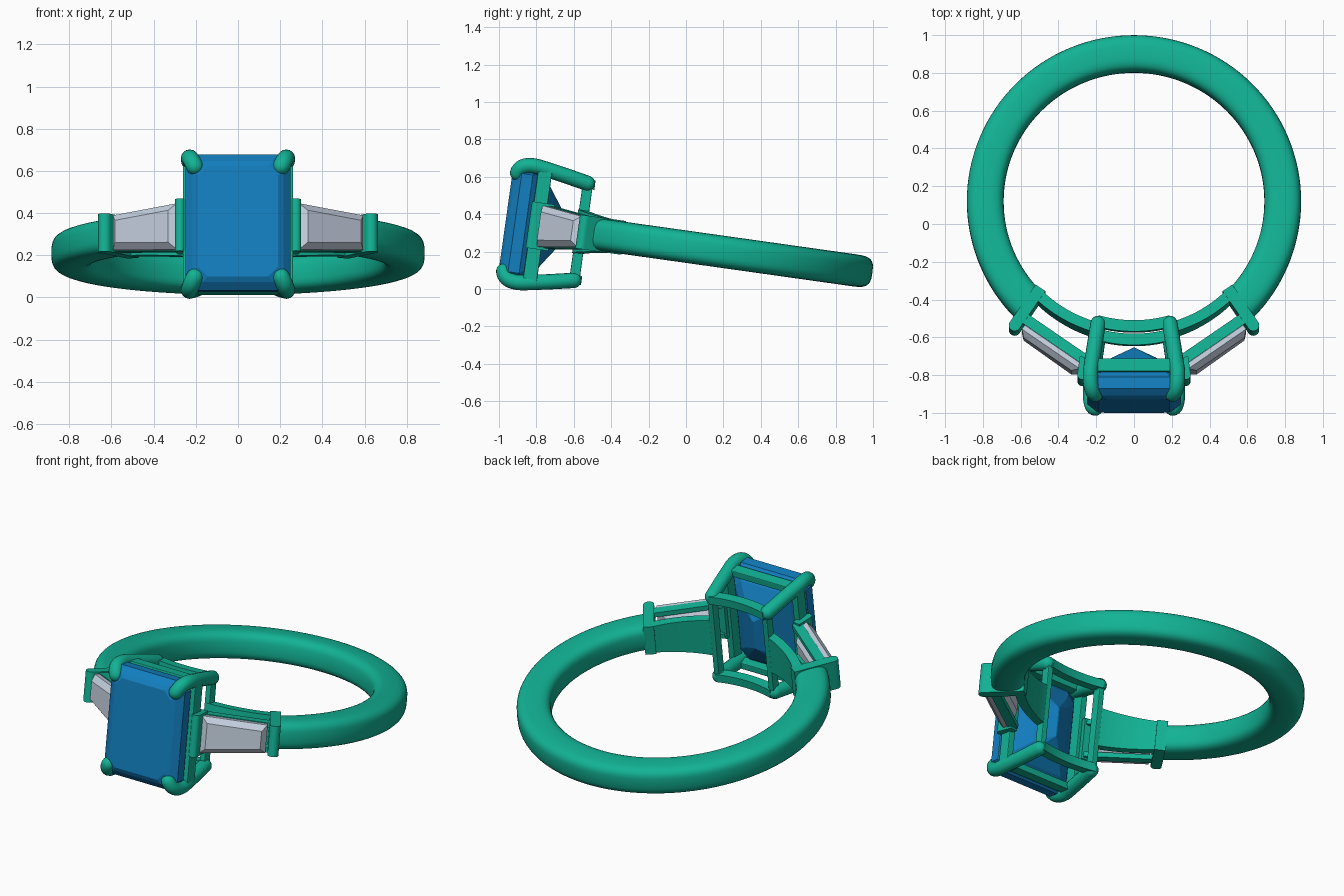
import bpy, bmesh
from math import radians, sin, cos, pi
from mathutils import Matrix, Vector
from mathutils.geometry import interpolate_bezier

if "Cube" in bpy.data.objects:
    bpy.data.objects.remove(bpy.data.objects["Cube"])

# Whole ring is modelled flat around its own centre, then tilted
TILT = Matrix.Translation((0, 0.12, 0.21)) @ Matrix.Rotation(radians(-8), 4, 'X')


def material(name, rgb):
    m = bpy.data.materials.new(name)
    m.diffuse_color = (*rgb, 1)
    m.use_nodes = True
    m.node_tree.nodes["Principled BSDF"].inputs["Base Color"].default_value = m.diffuse_color
    return m


METAL = material("green_metal", (0.006, 0.45, 0.30))
BLUE = material("blue_stone", (0.006, 0.21, 0.52))
PALE = material("pale_stone", (0.56, 0.63, 0.74))


def loft(name, rings, mat=METAL, mirror="", smooth=None, bevel=0):
    """Skin a list of equal-length point rings and cap both ends."""
    bm = bmesh.new()
    vs = [[bm.verts.new(p) for p in ring] for ring in rings]
    n = len(vs[0])
    for a, b in zip(vs, vs[1:]):
        for i in range(n):
            bm.faces.new((a[i], a[(i + 1) % n], b[(i + 1) % n], b[i]))
    bm.faces.new(vs[0][::-1])
    bm.faces.new(vs[-1])
    bmesh.ops.recalc_face_normals(bm, faces=bm.faces)
    me = bpy.data.meshes.new(name)
    bm.to_mesh(me)
    bm.free()
    me.materials.append(mat)
    ob = bpy.data.objects.new(name, me)
    bpy.context.collection.objects.link(ob)
    ob.matrix_world = TILT
    if bevel:
        mod = ob.modifiers.new("Bevel", 'BEVEL')
        mod.width, mod.segments = bevel, 2
    if mirror:
        mod = ob.modifiers.new("Mirror", 'MIRROR')
        mod.use_axis = ["x" in mirror, False, "z" in mirror]
        mod.use_mirror_merge = False
    if smooth:
        bpy.ops.object.select_all(action='DESELECT')
        ob.select_set(True)
        bpy.context.view_layer.objects.active = ob
        bpy.ops.object.shade_smooth_by_angle(angle=radians(smooth))
    return ob


def box(name, x, y, z, mirror):
    return loft(name, [[(a, b, c) for a, b in ((x[0], y[0]), (x[1], y[0]), (x[1], y[1]), (x[0], y[1]))]
                       for c in z], mirror=mirror, bevel=0.005)


def polar(r, deg, z):
    return (r * cos(radians(deg)), r * sin(radians(deg)), z)


def rect_arc(name, a0, a1, r0, r1, zfunc, mirror):
    rings = []
    for i in range(17):
        t = i / 16
        lo, hi = zfunc(t)
        a = a0 + (a1 - a0) * t
        rings.append([polar(r, a, z) for r, z in ((r0, lo), (r1, lo), (r1, hi), (r0, hi))])
    return loft(name, rings, mirror=mirror, smooth=30)


def spow(v, e):
    return abs(v) ** e * (1 if v >= 0 else -1)


# Band: rounded section swept round the back, from shoulder to shoulder
section = [(0.7875 + 0.0975 * spow(cos(t), 0.65), 0.086 * spow(sin(t), 0.6))
           for t in (2 * pi * i / 32 for i in range(32))]
loft("band", [[polar(r, -45 + 270 * i / 96, z) for r, z in section] for i in range(97)], smooth=50)

# Thin inner shoulders running from the band to the centre setting
rect_arc("inner_shoulder", -43, -75, 0.69, 0.745,
         lambda t: (-0.083 - 0.034 * t, 0.083 + 0.034 * t), "x")

# Curved rear rails and rear posts of the centre setting
rect_arc("rear_setting_rail", -106, -74, 0.675, 0.735, lambda t: (0.232, 0.282), "z")
box("rear_setting_post", (0.17, 0.205), (-0.715, -0.66), (-0.26, 0.26), "x")

# Front frame under the centre stone
box("front_frame_side", (0.222, 0.262), (-0.96, -0.885), (-0.30, 0.30), "x")
box("front_frame_rail", (-0.23, 0.23), (-0.955, -0.885), (0.285, 0.325), "z")


# Centre stone: step-cut octagon with a keel at the back
def octagon(y, hx, hz, c):
    return [(x, y, z) for x, z in ((hx - c, -hz), (hx, c - hz), (hx, hz - c), (hx - c, hz),
                                   (c - hx, hz), (-hx, hz - c), (-hx, c - hz), (c - hx, -hz))]


loft("centre_stone", [octagon(*s) for s in (
    (-1.095, 0.190, 0.265, 0.045), (-1.080, 0.215, 0.290, 0.05), (-1.045, 0.250, 0.325, 0.06),
    (-0.985, 0.250, 0.325, 0.06), (-0.910, 0.190, 0.255, 0.045), (-0.855, 0.115, 0.175, 0.03),
    (-0.795, 0.004, 0.090, 0.002))], BLUE)


# Four claws curling over the stone corners
def tube(name, path, r, mirror):
    path = [Vector(p) for p in path]
    stations = []
    for i, p in enumerate(path):
        t = (path[min(i + 1, len(path) - 1)] - path[max(i - 1, 0)]).normalized()
        stations.append((p, t, r))
    caps = [0.15, 0.5, 0.9, 1.25]
    p, t, _ = stations[0]
    head = [(p - t * r * cos(a), t, r * sin(a)) for a in caps]
    p, t, _ = stations[-1]
    tail = [(p + t * r * cos(a), t, r * sin(a)) for a in reversed(caps)]
    rings = []
    for p, t, q in head + stations + tail:
        u = (Vector((1, 0, 0)) - t * t.x).normalized()
        v = t.cross(u)
        rings.append([p + q * (cos(k * pi / 8) * u + sin(k * pi / 8) * v) for k in range(16)])
    return loft(name, rings, mirror=mirror, smooth=50)


curl = interpolate_bezier((0.205, -1.068, 0.265), (0.225, -1.06, 0.305),
                          (0.232, -1.02, 0.322), (0.23, -0.95, 0.311), 12)
tube("claw", list(curl) + [Vector((0.21, -0.82, 0.288)), Vector((0.19, -0.69, 0.262))], 0.041, "xz")

# Side stone frame of reference: u runs outer -> inner, n points outward
OUT, INN = Vector((0.59, -0.69, 0)), Vector((0.285, -0.905, 0))
LEN = (INN - OUT).length
U = (INN - OUT) / LEN
N = Vector((-U.y, U.x, 0))
if N.y > 0:
    N = -N


def at(u, n, z):
    return OUT + U * u + N * n + Vector((0, 0, z))


def half(u):
    return 0.083 + 0.028 * u / LEN


def taper_ring(n, inset):
    a, b = inset, LEN - inset
    return [at(u, n, s * (half(u) - inset)) for u, s in ((a, -1), (b, -1), (b, 1), (a, 1))]


# Tapered baguette side stones
loft("side_stone", [taper_ring(*s) for s in
                    ((0.035, 0.032), (0.006, 0.0), (-0.02, 0.0), (-0.06, 0.035), (-0.085, 0.07))],
     PALE, "x")

# Rails behind the side stones
loft("side_stone_rail",
     [[at(u, n, half(u) + dz) for n, dz in ((-0.022, -0.025), (-0.022, 0.004), (-0.078, 0.004), (-0.078, -0.025))]
      for u in (-0.02, LEN)], mirror="xz")


# End bars with rounded fronts, either side of each side stone
def end_bar(name, back, front, w, hz):
    back, front = Vector(back), Vector(front)
    d = (front - back).normalized()
    s = Vector((-d.y, d.x))
    pts = [back - s * w, back + s * w]
    pts += [front + s * w * cos(a) + d * w * sin(a) for a in (pi * i / 10 for i in range(11))]
    loft(name, [[(p.x, p.y, z) for p in pts] for z in (-hz, hz)], mirror="x", smooth=35)


end_bar("outer_end_bar", (0.495, -0.475), (0.632, -0.675), 0.031, 0.091)
end_bar("inner_end_bar", (0.262, -0.85), (0.275, -0.945), 0.025, 0.125)
